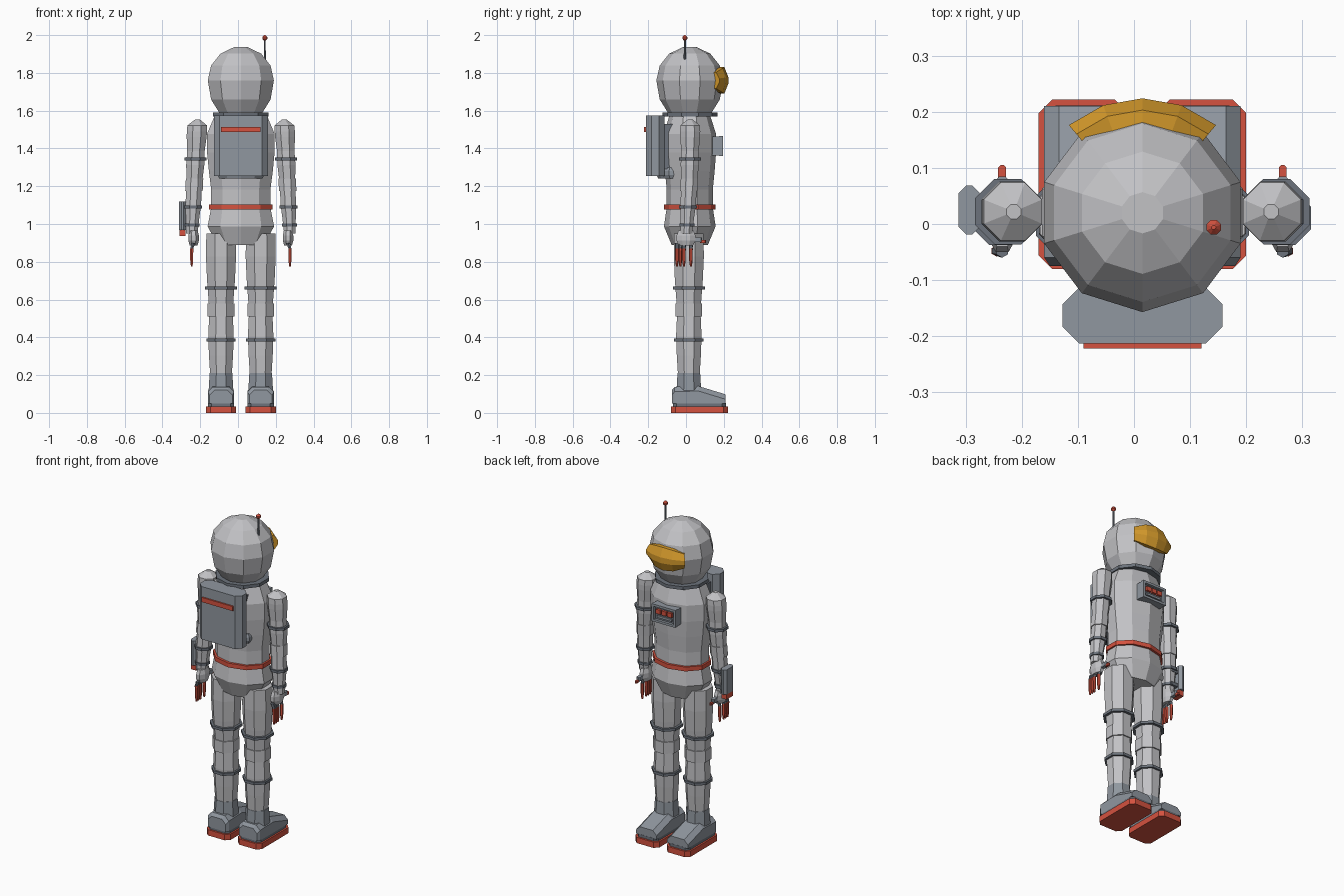
import bpy, bmesh, math
from math import sin, cos, radians
from mathutils import Vector

cube = bpy.data.objects.get("Cube")
if cube:
    bpy.data.objects.remove(cube)

# Body axis, shared by torso, helmet and belt
CX, CY = .015, .02


def material(name, *rgb):
    mat = bpy.data.materials.new(name)
    mat.use_nodes = True
    mat.diffuse_color = (*rgb, 1)
    for node in mat.node_tree.nodes:
        if node.type == 'BSDF_PRINCIPLED':
            node.inputs["Base Color"].default_value = (*rgb, 1)
    return mat


SUIT = material("suit light grey", .54, .54, .56)
GREY = material("equipment grey", .28, .31, .35)
DARK = material("joint dark grey", .15, .17, .2)
RED = material("trim red", .66, .085, .05)
GOLD = material("visor gold", .68, .33, .025)


def skin(name, sections, mat):
    """Join matching closed sections into a capped solid."""
    bm = bmesh.new()
    loops = [[bm.verts.new(point) for point in section] for section in sections]
    count = len(loops[0])
    for lower, upper in zip(loops, loops[1:]):
        for i in range(count):
            j = (i + 1) % count
            bm.faces.new((lower[i], lower[j], upper[j], upper[i]))
    bm.faces.new(loops[0])
    bm.faces.new(loops[-1])
    bmesh.ops.recalc_face_normals(bm, faces=bm.faces)
    mesh = bpy.data.meshes.new(name)
    bm.to_mesh(mesh)
    bm.free()
    mesh.materials.append(mat)
    bpy.context.collection.objects.link(bpy.data.objects.new(name, mesh))


def ring(centre, rx, ry, sides):
    """Level polygon; eight-sided ones sit with a flat to the front."""
    turn = .5 if sides == 8 else 0
    angles = [math.tau * (i + turn) / sides for i in range(sides)]
    return [centre + Vector((rx * sin(a), ry * cos(a), 0)) for a in angles]


def column(name, start, end, radii, mat, sides=8, depth=1):
    """Upright part with evenly spaced radii; depth squashes it in y."""
    start, end = Vector(start), Vector(end)
    last = len(radii) - 1
    skin(name, [ring(start.lerp(end, i / last), r, r * depth, sides)
                for i, r in enumerate(radii)], mat)


def band(name, centre, radius, mat, half=.008, sides=8, depth=1):
    offset = Vector((0, 0, half))
    centre = Vector(centre)
    column(name, centre - offset, centre + offset, (radius, radius), mat, sides, depth)


def block(name, centre, size, mat, cut=0):
    """Box whose upright edges are chamfered by cut."""
    x, y, z = centre
    w, d, h = (s / 2 for s in size)
    outline = [(w, cut - d), (w, d - cut), (w - cut, d), (cut - w, d),
               (-w, d - cut), (-w, cut - d), (cut - w, -d), (w - cut, -d)]
    if not cut:
        outline = [(w, -d), (w, d), (-w, d), (-w, -d)]
    skin(name, [[(x + dx, y + dy, z + dz) for dx, dy in outline] for dz in (-h, h)], mat)


# Torso, belt and neck
column("torso", (CX, CY, .89), (CX, CY, 1.575),
       (.13, .185, .165, .165, .178, .188, .188, .145), SUIT, sides=10, depth=.74)
band("belt", (CX, CY, 1.09), .176, RED, half=.013, sides=10, depth=.78)
band("neck_ring", (CX, CY, 1.58), .155, DARK, half=.01, sides=10, depth=.94)

# Helmet: a ball stretched below its middle
HEAD = Vector((CX, CY, 1.76))
helmet = []
for step in range(-2, 4):
    a = radians(26 * step)
    rise = Vector((0, 0, (.18 if step > 0 else .23) * sin(a)))
    helmet.append(ring(HEAD + rise, .184 * cos(a), .177 * cos(a), 10))
skin("helmet", helmet, SUIT)

# Visor: a faceted band wrapped round the face, tapering to its ends
visor = []
for step in range(-2, 3):
    a = radians(20 * step)
    half = .07 * cos(a * 1.3)
    profile = [(.14, half), (.183, half), (.204, half / 4)]
    profile += [(r, -h) for r, h in reversed(profile)]
    visor.append([HEAD + Vector((r * sin(a), r * cos(a), h)) for r, h in profile])
skin("visor", visor, GOLD)

# Antenna
ax, ay = .142, -.006
column("antenna_rod", (ax, ay, 1.8), (ax, ay, 1.98), (.007, .005), DARK, sides=6)
column("antenna_tip", (ax, ay, 1.97), (ax, ay, 2), (.004, .014, .014, .004), RED)

# Backpack
block("backpack", (CX, -.163, 1.415), (.285, .1, .32), GREY, cut=.03)
block("backpack_mount", (CX, -.09, 1.41), (.21, .08, .24), DARK)
block("backpack_stripe", (CX, -.216, 1.5), (.21, .012, .028), RED)
column("backpack_bracket", (CX, -.06, 1.24), (CX, -.06, 1.3),
       (.12, .13, .13, .12), GREY, sides=10, depth=.73)

# Chest panel with a raised frame, buttons and a slot
PANEL = Vector((CX, .155, 1.412))


def panel_part(name, x, y, z, size, mat):
    block(name, PANEL + Vector((x, y, z)), size, mat)


panel_part("chest_panel", 0, 0, 0, (.16, .04, .1), GREY)
for s in (-1, 1):
    panel_part("panel_rail", 0, .03, s * .046, (.16, .02, .014), GREY)
    panel_part("panel_side", s * .073, .03, 0, (.014, .02, .08), GREY)
panel_part("panel_recess", 0, .02, 0, (.14, .008, .08), DARK)
panel_part("panel_slot", 0, .025, -.02, (.1, .014, .013), GREY)
for i in (-1, 0, 1):
    panel_part("panel_button", i * .038, .03, .012, (.03, .016, .026), RED)

for s, side in ((1, "left_"), (-1, "right_")):

    # Arm, swinging outward as it goes down
    def arm(z):
        return Vector((CX + s * (.307 - z / 20), .022 - max(0, 1.3 - z) / 18, z))

    column(side + "shoulder", arm(1.46), arm(1.553), (.057, .058, .056, .014), SUIT)
    column(side + "upper_arm", arm(1.24), arm(1.46), (.046, .052, .05, .057), SUIT)
    column(side + "elbow", arm(1.175), arm(1.24), (.05, .05), SUIT)
    column(side + "forearm", arm(.95), arm(1.18), (.033, .038, .045, .044), SUIT)
    for z, radius in ((1.345, .063), (1.09, .052), (.995, .042)):
        band(side + "arm_ring", arm(z), radius, DARK)

    # Hand, fingers and thumb
    hx = CX + s * .25
    column(side + "hand", (hx, 0, .885), (hx, 0, .965), (.022, .03, .03, .024), SUIT, depth=1.8)
    for y in (-.048, -.03, -.011, .026):
        reach = Vector((hx + s * .01, y, .87))
        tip = reach - Vector((0, 0, .095))
        column(side + "knuckle", (hx, y, .9), reach, (.012, .009), DARK, sides=6)
        column(side + "finger", reach, tip, (.01, .009, .009, .005), RED, sides=6)
    block(side + "thumb", (hx, .055, .917), (.022, .06, .024), GREY, cut=.006)
    block(side + "thumb_tip", (hx, .09, .907), (.014, .03, .014), RED, cut=.004)

    # Leg
    def leg(z):
        return Vector((CX + s * .105, .015, z))

    column(side + "thigh", leg(.58), leg(.95), (.07, .08, .086, .084), SUIT)
    column(side + "knee", leg(.51), leg(.58), (.076, .076), SUIT)
    column(side + "shin", leg(.2), leg(.51), (.062, .069, .073, .068), SUIT)
    band(side + "thigh_ring", leg(.66), .092, DARK)
    band(side + "shin_ring", leg(.385), .084, DARK)

    # Boot
    column(side + "boot_shaft", leg(.1), leg(.21), (.072, .065), GREY)
    foot = []
    for y, top in ((-.075, .12), (-.06, .138), (.065, .142), (.21, .098)):
        half = .07 if y > -.07 else .06
        outline = [(half, .05), (half, top - .026), (half - .026, top)]
        outline += [(-x, z) for x, z in reversed(outline)]
        foot.append([(leg(z).x + x, y, z) for x, z in outline])
    skin(side + "boot", foot, GREY)
    sole = leg(0) + Vector((0, .056, .0175))
    block(side + "sole", sole, (.16, .302, .035), RED, cut=.024)
    block(side + "boot_welt", sole + Vector((0, 0, .025)), (.14, .28, .02), DARK, cut=.02)

# Wrist unit on the right arm
UNIT_X, UNIT_Y = -.294, .025
block("wrist_unit", (UNIT_X, UNIT_Y, 1.043), (.038, .088, .15), GREY, cut=.014)
block("wrist_unit_tab", (UNIT_X, UNIT_Y, .953), (.033, .06, .034), RED)
for z in (.995, 1.08):
    block("wrist_unit_strap", (-.255, UNIT_Y, z), (.05, .05, .02), DARK)
